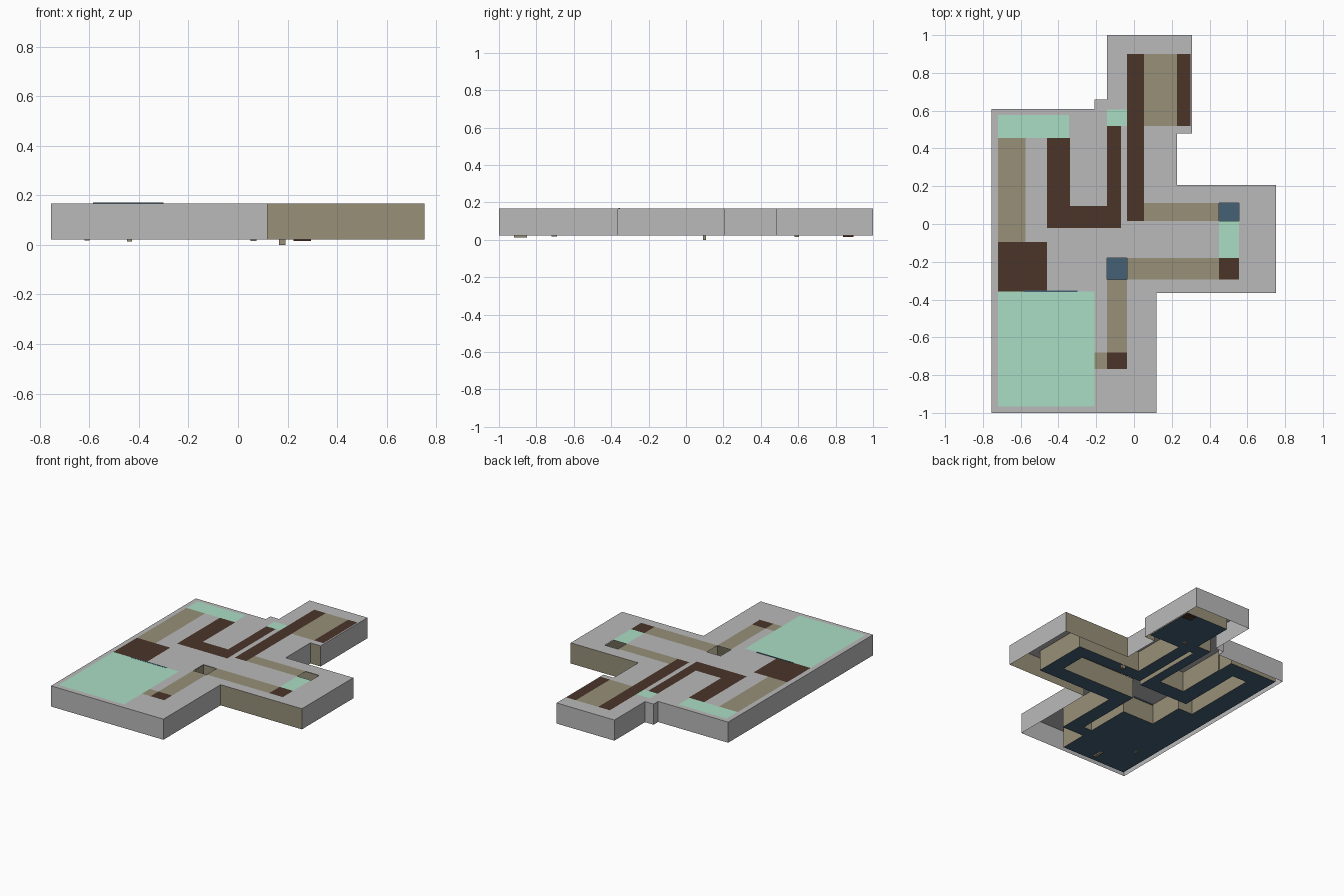
import bpy, bmesh

if "Cube" in bpy.data.objects:
    bpy.data.objects.remove(bpy.data.objects["Cube"])

ROOF, PLATE, FLOOR = 0.167, 0.169, 0.022


def mat(name, col):
    m = bpy.data.materials.new(name)
    m.diffuse_color = (*col, 1)
    m.use_nodes = True
    m.node_tree.nodes["Principled BSDF"].inputs["Base Color"].default_value = m.diffuse_color
    return m


GREY = mat("grey shell", (0.49, 0.49, 0.49))
TAN = mat("tan wall", (0.31, 0.28, 0.19))
BROWN = mat("dark brown", (0.07, 0.035, 0.022))
GREEN = mat("pale green", (0.40, 0.73, 0.55))
NAVY = mat("slate blue", (0.06, 0.12, 0.18))

# Building footprint as rectangles: x0, y0, x1, y1
FOOTPRINT = [(-.755, -1, .12, .61), (.12, -.365, .753, .206), (.12, .206, .227, .61),
             (-.21, .61, .227, .66), (-.143, .61, .307, 1), (.227, .48, .307, .61)]
# Rooms and corridors with the colour of their ceiling (None = open shaft)
ROOMS = [(GREEN, -.72, -.965, -.21, -.357), (BROWN, -.72, -.357, -.46, -.095),
         (TAN, -.72, -.095, -.575, .455), (GREEN, -.72, .455, -.345, .577),
         (BROWN, -.46, -.02, -.34, .455), (BROWN, -.34, -.02, -.07, .095),
         (BROWN, -.143, .095, -.07, .52), (GREEN, -.143, .52, -.037, .605),
         (BROWN, -.037, .016, .053, .90), (TAN, .053, .52, .227, .90),
         (BROWN, .227, .52, .30, .90), (TAN, .053, .016, .45, .11),
         (None, .45, .016, .555, .11), (GREEN, .45, -.18, .555, .016),
         (BROWN, .45, -.295, .555, -.18), (TAN, -.037, -.295, .45, -.18),
         (None, -.143, -.295, -.037, -.18), (TAN, -.143, -.68, -.037, -.295),
         (BROWN, -.143, -.767, -.037, -.68), (TAN, -.21, -.767, -.143, -.68)]
PLAN = [r[1:] for r in ROOMS]
SHAFTS = [r[1:] for r in ROOMS if r[0] is None]


def inside(x, y, rects):
    return any(a < x < c and b < y < d for a, b, c, d in rects)


def finish(bm, name, mats):
    bmesh.ops.remove_doubles(bm, verts=bm.verts, dist=1e-5)
    me = bpy.data.meshes.new(name)
    bm.to_mesh(me)
    bm.free()
    for m in mats:
        me.materials.append(m)
    ob = bpy.data.objects.new(name, me)
    bpy.context.collection.objects.link(ob)
    return ob


def face(bm, pts, index=0):
    f = bm.faces.new([bm.verts.new(p) for p in pts])
    f.material_index = index


def extrude_plan(name, rects, z0, z1, cap_z, cap_up, mats, wall_rule, holes=()):
    """Cap over the union of rects, with sheet walls along its outer border."""
    allr = list(rects) + list(holes)
    xs = sorted({v for r in allr for v in (r[0], r[2])})
    ys = sorted({v for r in allr for v in (r[1], r[3])})
    X, Y = len(xs) - 1, len(ys) - 1
    cell = lambda i, j, rs: (0 <= i < X and 0 <= j < Y and
                             inside((xs[i] + xs[i + 1]) / 2, (ys[j] + ys[j + 1]) / 2, rs))
    bm = bmesh.new()
    for i in range(X):
        for j in range(Y):
            if not cell(i, j, rects):
                continue
            a, b, c, d = xs[i], ys[j], xs[i + 1], ys[j + 1]
            if not cell(i, j, holes):
                ring = [(a, b), (c, b), (c, d), (a, d)]
                face(bm, [(*p, cap_z) for p in (ring if cap_up else ring[::-1])])
            for di, dj, p, q in ((0, -1, (a, b), (c, b)), (1, 0, (c, b), (c, d)),
                                 (0, 1, (c, d), (a, d)), (-1, 0, (a, d), (a, b))):
                if not cell(i + di, j + dj, rects):
                    face(bm, [(*p, z0), (*q, z0), (*q, z1), (*p, z1)],
                         wall_rule(p[0] + q[0], p[1] + q[1], dj))
    return finish(bm, name, mats)


# Outer shell: grey roof with two shafts; recessed north/south walls on the east are tan
extrude_plan("outer_shell", FOOTPRINT, FLOOR, ROOF, ROOF, True, [GREY, TAN],
             lambda x2, y2, dj: int(dj != 0 and x2 > .24 and y2 < 1.1), SHAFTS)

# Rooms: slate floor with tan walls
extrude_plan("room_boxes", PLAN, FLOOR, ROOF - .001, FLOOR, False, [NAVY, TAN],
             lambda x2, y2, dj: 1)

# Ceiling plates flush with the roof
for n, (m, a, b, c, d) in enumerate(ROOMS):
    if m:
        bm = bmesh.new()
        face(bm, [(a, b, PLATE), (c, b, PLATE), (c, d, PLATE), (a, d, PLATE)])
        finish(bm, f"ceiling_plate_{n}", [m])


def box(name, x0, x1, y0, y1, z0, z1, m):
    bm = bmesh.new()
    bmesh.ops.create_cube(bm, size=1)
    for v in bm.verts:
        v.co = ((x0 + x1) / 2 + v.co.x * (x1 - x0), (y0 + y1) / 2 + v.co.y * (y1 - y0),
                (z0 + z1) / 2 + v.co.z * (z1 - z0))
    finish(bm, name, [m])


# Dark sill between two rooms, and small fittings poking through the floors
box("door_sill", -.585, -.3, -.361, -.353, .16, .1705, NAVY)
box("floor_post", .165, .192, .09, .108, 0, .05, TAN)
box("floor_chest", .225, .295, .84, .895, .016, .04, BROWN)
box("floor_block", -.448, -.428, -.92, -.85, .013, .04, TAN)
box("floor_peg", .05, .075, .58, .605, .016, .04, TAN)
box("floor_plank", -.62, -.6, -.72, -.69, .017, .04, TAN)
